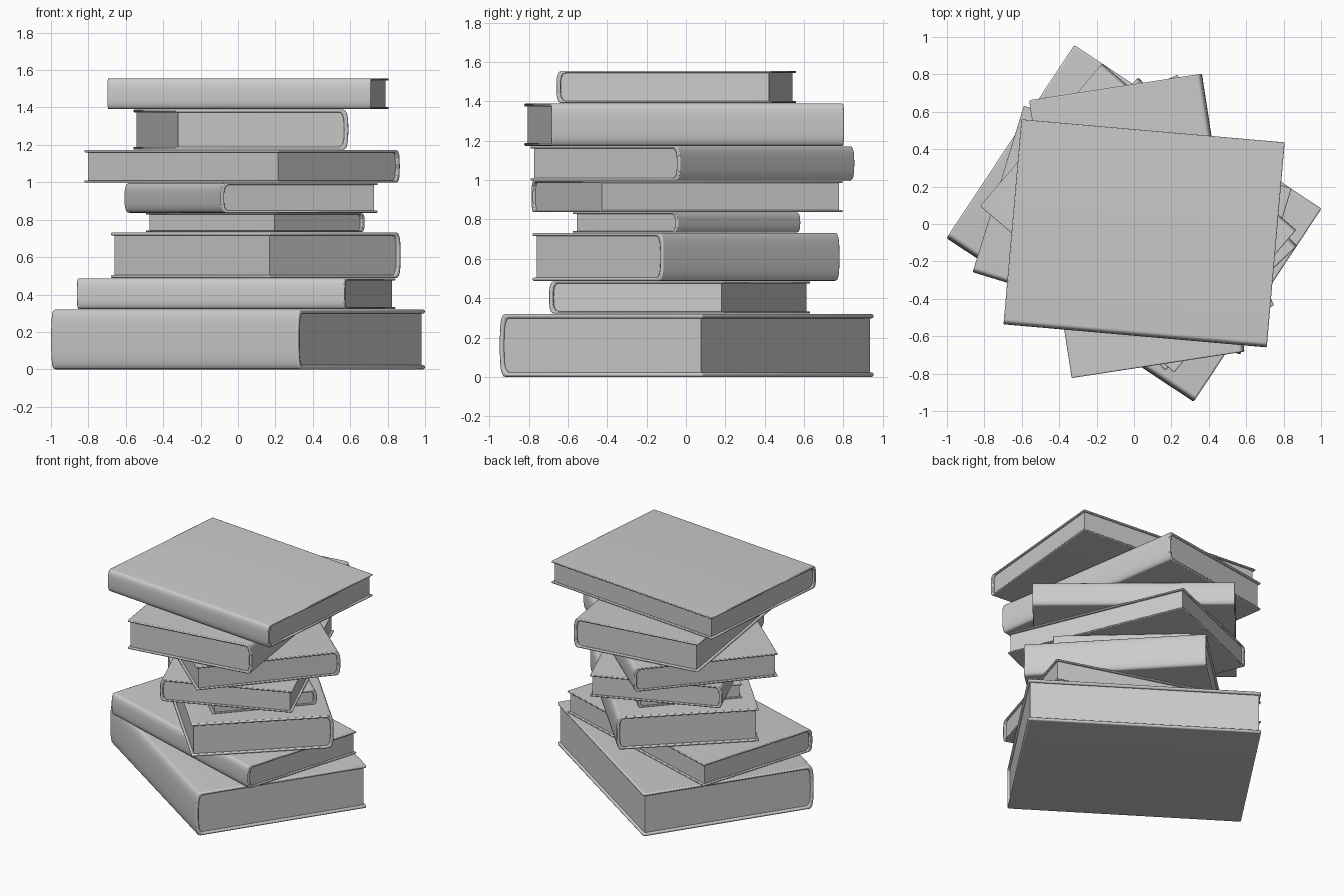
import bpy, bmesh
from math import sin, cos, pi, radians

if "Cube" in bpy.data.objects:
    bpy.data.objects.remove(bpy.data.objects["Cube"])


def spine_arc(y_out, depth, half, n=14):
    """Squarish bulge from the top edge round to the bottom edge."""
    pts = []
    for i in range(n + 1):
        a = pi / 2 - pi * i / n
        s, c = sin(a), max(cos(a), 0.0)
        z = half * abs(s) ** 0.65 * (1 if s >= 0 else -1)
        pts.append((y_out + depth * (1 - c ** 0.75), z))
    return pts


def extrude_profile(name, profile, length):
    """Extrude a closed y-z profile along x, centred on the origin."""
    bm = bmesh.new()
    face = bm.faces.new([bm.verts.new((-length / 2, y, z)) for y, z in profile])
    ext = bmesh.ops.extrude_face_region(bm, geom=[face])
    moved = [v for v in ext["geom"] if isinstance(v, bmesh.types.BMVert)]
    bmesh.ops.translate(bm, verts=moved, vec=(length, 0, 0))
    bmesh.ops.recalc_face_normals(bm, faces=bm.faces)
    mesh = bpy.data.meshes.new(name)
    bm.to_mesh(mesh)
    bm.free()
    obj = bpy.data.objects.new(name, mesh)
    bpy.context.collection.objects.link(obj)
    return obj


def finish(obj, loc, angle):
    obj.location = loc
    obj.rotation_euler.z = radians(angle)
    bpy.ops.object.select_all(action='DESELECT')
    obj.select_set(True)
    bpy.context.view_layer.objects.active = obj
    bpy.ops.object.shade_smooth_by_angle(angle=radians(35))


def book(name, x, y, z0, z1, length, width, angle):
    half = (z1 - z0) / 2
    board = half * 0.14
    back, fore = -width / 2, width / 2
    bulge = 0.025 + 0.06 * half
    wall = 0.022
    loc = (x, y, (z0 + z1) / 2)

    # Cover: two boards joined by a rounded spine
    outer = spine_arc(back, bulge, half)
    inner = spine_arc(back + wall, bulge, half - board)
    profile = ([(fore, half)] + outer + [(fore, -half), (fore, board - half)]
               + inner[::-1] + [(fore, half - board)])
    cover = extrude_profile(name + "_cover", profile, length)
    bev = cover.modifiers.new("soft_edges", 'BEVEL')
    bev.width = board * 0.4
    bev.segments = 2
    bev.limit_method = 'ANGLE'
    bev.angle_limit = radians(50)
    finish(cover, loc, angle)

    # Page block: set in from the boards on three sides
    edge = fore - 0.016
    h = half - board * 0.8
    pages = extrude_profile(
        name + "_pages",
        [(edge, h)] + spine_arc(back + wall * 0.9, bulge, h) + [(edge, -h)],
        length - 0.03)
    finish(pages, loc, angle)


# x, y, length, width, turn; spine lies on the local -y side
books = [
    (0.000, 0.003, 1.585, 1.238, -33.5),
    (-0.010, -0.033, 1.498, 0.930, -17.1),
    (0.095, 0.000, 1.238, 0.969, 133.3),
    (0.092, 0.003, 0.928, 0.722, 137.9),
    (0.070, 0.005, 1.336, 0.912, -67.3),
    (0.022, 0.032, 1.366, 1.003, 139.4),
    (0.015, -0.010, 1.503, 0.935, 98.7),
    (0.054, -0.050, 1.413, 1.100, -5.0),
]
levels = [0, 0.32, 0.486, 0.732, 0.835, 0.996, 1.172, 1.389, 1.555]

for i, (x, y, length, width, turn) in enumerate(books):
    book(f"book_{i + 1}", x, y, levels[i] + (0.002 if i else 0), levels[i + 1],
         length, width, turn)
